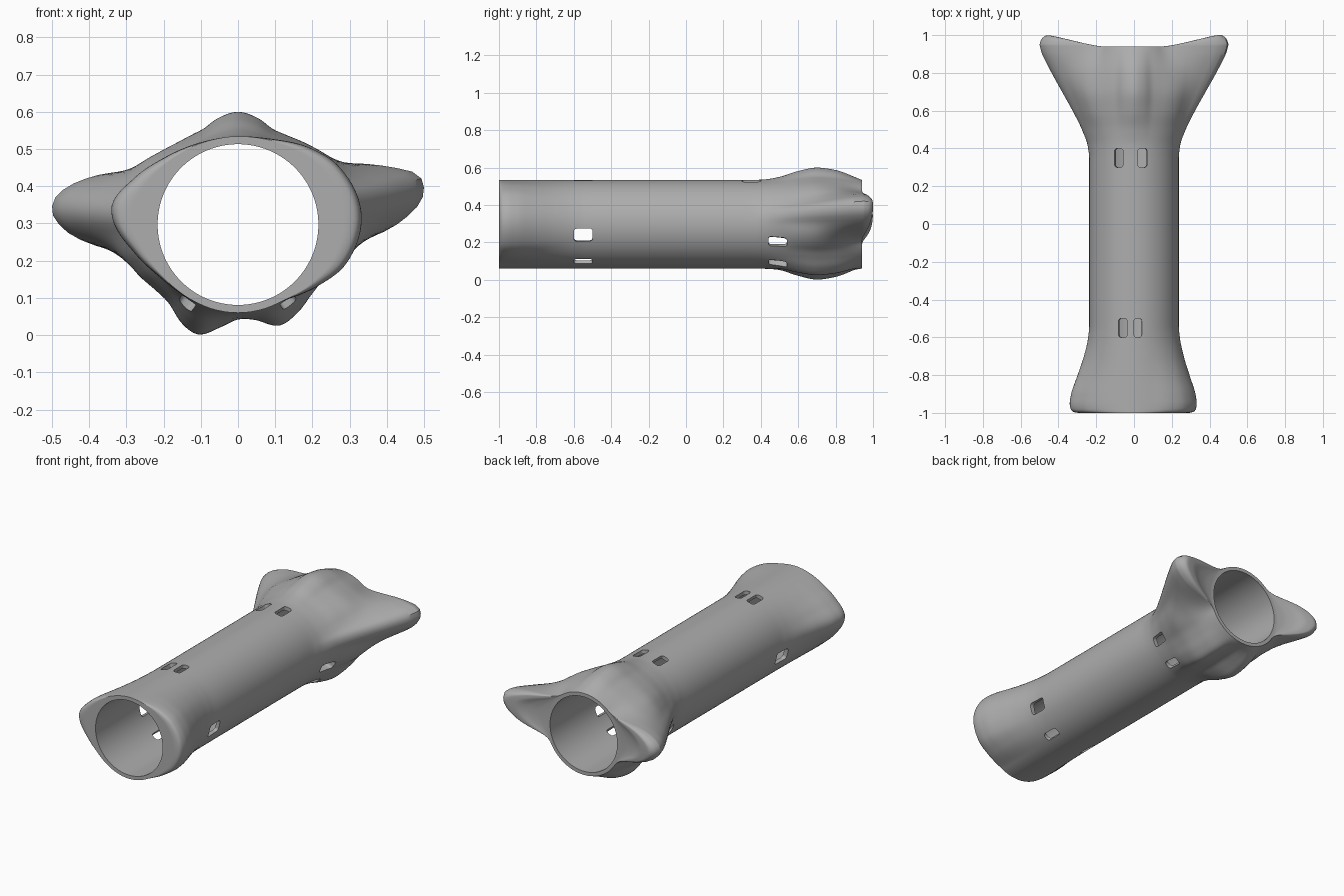
import bpy, bmesh, math
from mathutils import Matrix, Vector

cube = bpy.data.objects.get("Cube")
if cube:
    bpy.data.objects.remove(cube, do_unlink=True)

AXIS_Z, OUTER, BORE = 0.297, 0.237, 0.216
SIDES, STEPS = 128, 6

# Outline of the back flare: angle in degrees, radius
BACK = [(12, .51), (16, .498), (21.5, .43), (31, .352), (47, .292), (68, .272), (80, .292),
        (90, .303), (100, .292), (112, .272), (135, .285), (151, .344), (162, .421),
        (170, .488), (174.5, .502), (179, .488), (192, .378), (204, .31), (226, .28),
        (243, .31), (251, .313), (260, .281), (270, .255), (281, .262), (292, .293),
        (304, .286), (318, .272), (332, .28), (346, .33), (361, .44), (367, .494)]
# Outline of the front flare
FRONT = [(5, .333), (30, .313), (45, .286), (68, .248), (90, .237), (115, .243), (138, .268),
         (156, .306), (173, .343), (196, .287), (215, .252), (240, .238), (270, .237),
         (300, .238), (323, .272), (340, .309)]
# Lengthwise profile: y, front flare, wing flare, ridge flare, wing overshoot
PROFILE = [(-1, 0, 0, 0, 0), (-1, .5, 0, 0, 0), (-.995, .8, 0, 0, 0), (-.98, .95, 0, 0, 0),
           (-.95, 1, 0, 0, 0), (-.9, .93, 0, 0, 0), (-.8, .6, 0, 0, 0), (-.7, .28, 0, 0, 0),
           (-.6, .06, 0, 0, 0), (-.52, 0, 0, 0, 0), (0, 0, 0, 0, 0), (.33, 0, 0, 0, 0),
           (.41, 0, .03, .03, 0), (.5, 0, .15, .25, 0), (.6, 0, .34, .72, 0),
           (.7, 0, .55, 1, 0), (.8, 0, .76, .8, 0), (.9, 0, .95, .25, 0),
           (.94, 0, 1, 0, .01), (.94, 0, .96, 0, .04), (.94, 0, .84, 0, .06),
           (.94, 0, .66, 0, .052), (.94, 0, .4, 0, .025), (.94, 0, .18, 0, .008),
           (.94, 0, 0, 0, 0)]


def hermite(a, b, ta, tb, t):
    return ((2*t**3 - 3*t*t + 1) * a + (t**3 - 2*t*t + t) * ta
            + (3*t*t - 2*t**3) * b + (t**3 - t*t) * tb)


def ring_value(table, angle):
    """Smooth periodic interpolation of an outline."""
    pts = ([(a - 360, r) for a, r in table] + table + [(a + 360, r) for a, r in table])
    i = max(k for k, p in enumerate(pts[:-2]) if p[0] <= angle)
    p, q, u, v = pts[i - 1:i + 3]
    h = u[0] - q[0]
    ta = (u[1] - p[1]) / (u[0] - p[0]) * h
    tb = (v[1] - q[1]) / (v[0] - q[0]) * h
    return max(OUTER, hermite(q[1], u[1], ta, tb, (angle - q[0]) / h))


def limited(a, b, c):
    """Slope that never overshoots the control points."""
    d, e = b - a, c - b
    return 2 * d * e / (d + e) if d * e > 0 else 0


def profile_rows():
    rows = []
    for i in range(len(PROFILE) - 1):
        p, q, u, v = (PROFILE[min(max(i + k, 0), len(PROFILE) - 1)] for k in (-1, 0, 1, 2))
        for s in range(STEPS):
            rows.append([hermite(b, c, limited(a, b, c), limited(b, c, d), s / STEPS)
                         for a, b, c, d in zip(p, q, u, v)])
    return rows + [list(PROFILE[-1])]


def wing_weight(angle):
    """One at the wing tips, fading to zero at the top and bottom."""
    x, z = math.cos(math.radians(angle)), math.sin(math.radians(angle))
    off = math.degrees(math.atan2(z, abs(x))) - (11 if x > 0 else 6)
    t = min(1, max(0, (abs(off) - 8) / (36 if off > 0 else 30)))
    return 1 - t * t * (3 - 2 * t)


def material(name, value):
    m = bpy.data.materials.new(name)
    m.use_nodes = True
    m.diffuse_color = (value, value, value, 1)
    m.node_tree.nodes["Principled BSDF"].inputs["Base Color"].default_value = m.diffuse_color
    return m


def add_object(name, bm):
    mesh = bpy.data.meshes.new(name)
    bm.normal_update()
    bm.to_mesh(mesh)
    bm.free()
    obj = bpy.data.objects.new(name, mesh)
    bpy.context.collection.objects.link(obj)
    return obj


# Flared tube with an open bore
bm = bmesh.new()
rows = profile_rows()
columns = []
for k in range(SIDES):
    angle = 360 * k / SIDES
    c, s = math.cos(math.radians(angle)), math.sin(math.radians(angle))
    front = ring_value(FRONT, angle) - OUTER
    back = ring_value(BACK, angle) - OUTER
    w = wing_weight(angle)
    path = [(-1, BORE)]
    for y, f, wing, ridge, over in rows:
        r = OUTER + front * f + back * (w * wing + (1 - w) * ridge)
        path.append((y + over * w * back / .27, r))
    path.append((.94, BORE))
    columns.append([bm.verts.new((r * c, y, AXIS_Z + r * s)) for y, r in path])
for k in range(SIDES):
    a, b = columns[k], columns[(k + 1) % SIDES]
    for j in range(len(a)):
        n = (j + 1) % len(a)
        bm.faces.new((a[j], a[n], b[n], b[j]))
bmesh.ops.remove_doubles(bm, verts=bm.verts, dist=0.0003)
bmesh.ops.recalc_face_normals(bm, faces=bm.faces)
tube = add_object("flared_tube", bm)
tube.data.materials.append(material("neutral grey", .42))

# Strap slots: angle around the tube, centre y, width
slots = []
for a in (-14, 194):
    slots += [(a, -.55, .07)]
for a in (-22, 202):
    slots += [(a, .49, .055)]
for a in (-57, 237):
    slots += [(a, -.55, .045), (a, .49, .045)]
slots += [(104.5, -.55, .048), (85, -.55, .042), (110, .35, .048), (79, .35, .05)]

bm = bmesh.new()
for angle, y, width in slots:
    turn = Matrix.Rotation(-math.radians(angle), 4, 'Y')
    place = Matrix.Translation((0, y, AXIS_Z)) @ turn @ Matrix.Translation((.275, 0, 0))
    box = bmesh.new()
    bmesh.ops.create_cube(box, size=1, matrix=Matrix.Diagonal((.19, .1, width, 1)))
    edges = [e for e in box.edges if abs((e.verts[0].co - e.verts[1].co).x) > .1]
    bmesh.ops.bevel(box, geom=edges, offset=.015, segments=4, profile=.5, affect='EDGES')
    box.transform(place)
    part = bpy.data.meshes.new("slot_part")
    box.to_mesh(part)
    box.free()
    bm.from_mesh(part)
    bpy.data.meshes.remove(part)
cutter = add_object("slot_cutter", bm)
cutter.hide_render = True

cut = tube.modifiers.new("strap_slots", 'BOOLEAN')
cut.operation = 'DIFFERENCE'
cut.solver = 'EXACT'
cut.object = cutter
bpy.ops.object.select_all(action='DESELECT')
bpy.context.view_layer.objects.active = tube
tube.select_set(True)
bpy.ops.object.modifier_apply(modifier=cut.name)
bpy.data.objects.remove(cutter, do_unlink=True)
bpy.ops.object.shade_smooth_by_angle(angle=math.radians(35))
